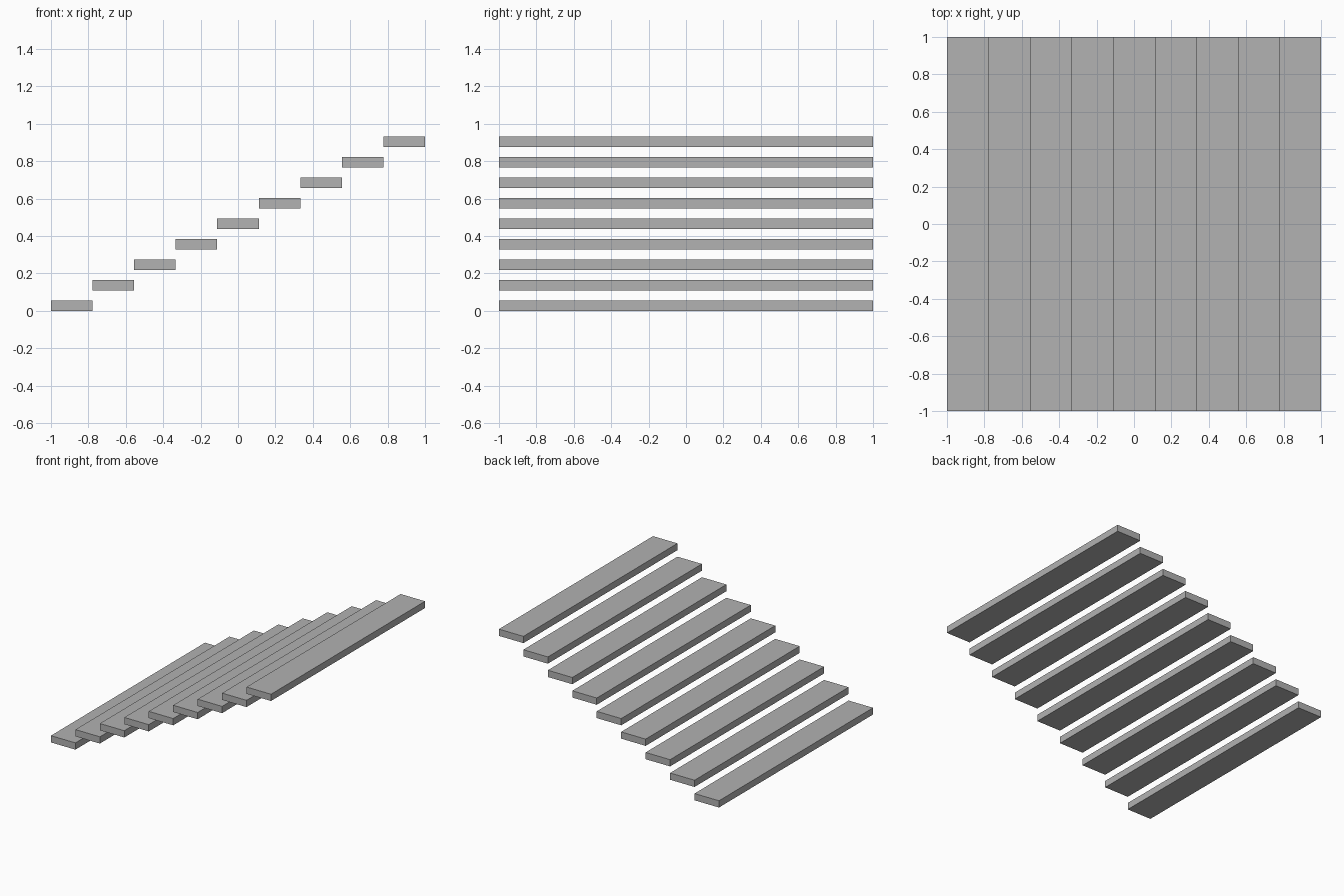
import bpy
import bmesh
from mathutils import Matrix, Vector

cube = bpy.data.objects.get("Cube")
if cube:
    bpy.data.objects.remove(cube, do_unlink=True)

STEPS = 9
DEPTH = 2 / STEPS        # tread size along the climb
THICK = DEPTH / 4
RISE = 0.1094
LENGTH = 2.0

# Single grey material
grey = bpy.data.materials.new("stone_grey")
grey.use_nodes = True
colour = (0.445, 0.445, 0.445, 1)
grey.diffuse_color = colour
grey.node_tree.nodes["Principled BSDF"].inputs["Base Color"].default_value = colour

# One slab mesh shared by every tread
mesh = bpy.data.meshes.new("step_slab")
bm = bmesh.new()
bmesh.ops.create_cube(bm, size=1, matrix=Matrix.Diagonal((DEPTH, LENGTH, THICK, 1)))
bm.to_mesh(mesh)
bm.free()
mesh.materials.append(grey)

# Floating treads climbing towards +x
for i in range(STEPS):
    step = bpy.data.objects.new(f"step_{i + 1}", mesh)
    step.location = Vector((-1 + DEPTH * (i + 0.5), 0, THICK / 2 + RISE * i))
    bpy.context.collection.objects.link(step)
